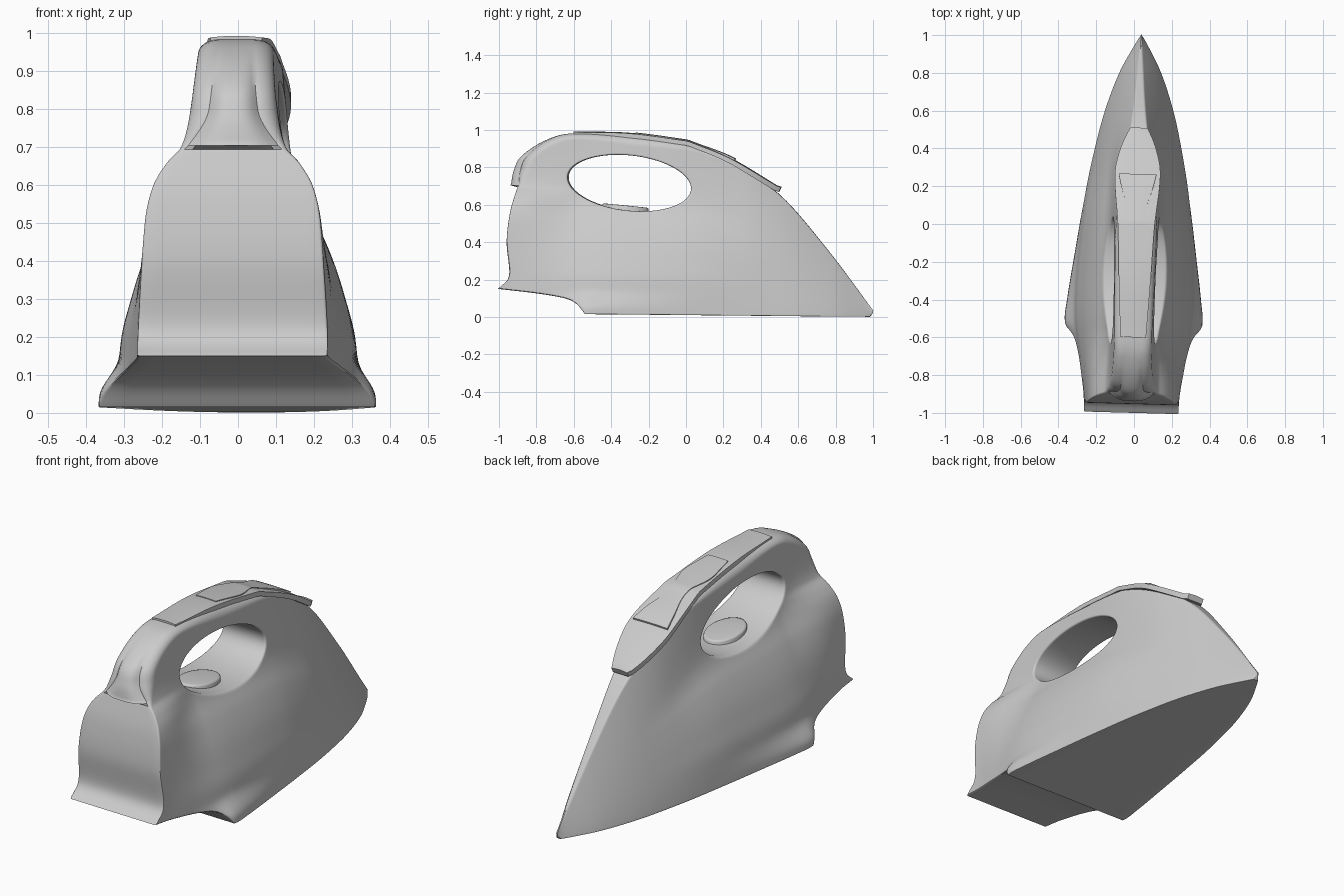
import bpy, bmesh, math

cube = bpy.data.objects.get("Cube")
if cube:
    bpy.data.objects.remove(cube, do_unlink=True)

grey = bpy.data.materials.new("plain_grey")
grey.use_nodes = True
GREY = (0.6, 0.6, 0.6, 1)
grey.diffuse_color = GREY
grey.node_tree.nodes["Principled BSDF"].inputs["Base Color"].default_value = GREY


def table(*pts):
    """Smooth curve through (position, value) pairs."""
    def slope(i):
        a, b = pts[max(i - 1, 0)], pts[min(i + 1, len(pts) - 1)]
        return (b[1] - a[1]) / (b[0] - a[0])

    def f(x):
        x = min(max(x, pts[0][0]), pts[-1][0])
        i = max(k for k in range(len(pts) - 1) if pts[k][0] <= x)
        (x0, v0), (x1, v1) = pts[i], pts[i + 1]
        h = x1 - x0
        t = (x - x0) / h
        return (v0 * (1 + 2 * t) * (1 - t) ** 2 + v1 * t * t * (3 - 2 * t)
                + h * t * (1 - t) * (slope(i) * (1 - t) - slope(i + 1) * t))
    return f


def curve(pts, n=7):
    """Sampled spline through the points, without its last point."""
    out = []
    for i in range(len(pts) - 1):
        p = [pts[max(i - 1, 0)], pts[i], pts[i + 1], pts[min(i + 2, len(pts) - 1)]]
        for k in range(n):
            t = k / n
            out.append(tuple(0.5 * (2 * b + (c - a) * t + (2 * a - 5 * b + 4 * c - d) * t * t
                                    + (3 * b - a - 3 * c + d) * t ** 3)
                             for a, b, c, d in zip(*p)))
    return out


def finish(name, bm, angle=35):
    bmesh.ops.remove_doubles(bm, verts=bm.verts, dist=0.00005)
    bmesh.ops.recalc_face_normals(bm, faces=bm.faces)
    me = bpy.data.meshes.new(name)
    bm.to_mesh(me)
    bm.free()
    me.materials.append(grey)
    ob = bpy.data.objects.new(name, me)
    bpy.context.collection.objects.link(ob)
    ob.location.x = 0.012
    ob.rotation_euler.z = -0.0275
    bpy.ops.object.select_all(action="DESELECT")
    ob.select_set(True)
    bpy.context.view_layer.objects.active = ob
    bpy.ops.object.shade_smooth_by_angle(angle=math.radians(angle))


# Side outline (y, z): nose and top, rear of handle, step, rear panel, heel, sole
outline = (
    curve([(0.985, 0.001), (1.0, 0.03), (0.975, 0.07), (0.75, 0.37), (0.5, 0.655),
           (0.25, 0.818), (0.03, 0.918), (-0.3, 0.968), (-0.6, 0.982), (-0.74, 0.945),
           (-0.85, 0.86), (-0.885, 0.78), (-0.89, 0.712)])
    + curve([(-0.89, 0.712), (-0.9, 0.685)], 3)
    + curve([(-0.9, 0.685), (-0.935, 0.56), (-0.953, 0.4), (-0.94, 0.22), (-1.0, 0.15)])
    + curve([(-1.0, 0.15), (-0.75, 0.12), (-0.6, 0.085), (-0.53, 0.015)])
    + curve([(-0.53, 0.015), (-0.1, 0.011), (0.4, 0.006), (0.8, 0.002), (0.985, 0.001)], 9))

# Half-width of the body across its length and height
base = table((-1, .25), (-.9, .255), (-.75, .28), (-.53, .318), (-.3, .32), (0, .295), (.2, .268),
             (.4, .23), (.6, .182), (.8, .112), (.93, .045), (1, .004))
top = table((-.95, .095), (-.6, .095), (-.3, .1), (0, .102), (.3, .075), (.5, .04), (.7, .018), (1, .003))
height = table((-.6, 1), (0, .95), (.25, .84), (.5, .67), (.75, .38), (1, .03))
rear_fall = table((0, 1), (.15, 1), (.5, .87), (.6, .73), (.66, .5), (.7, .27), (.8, .12), (1, 0))
mid_fall = table((0, 1), (.2, .93), (.3, .82), (.4, .68), (.5, .49), (.58, .3), (.64, .2),
                 (.72, .13), (.83, .07), (1, 0))
flare_len = table((-.75, 0), (-.62, .4), (-.53, 1), (-.4, .7), (-.2, .3), (.1, 0))
bulge = table((.7, .046), (.78, .037), (.86, .03), (.945, .01), (.98, 0))


def smooth(a, b, x):
    t = min(max((x - a) / (b - a), 0), 1)
    return t * t * (3 - 2 * t)


def half_width(y, z):
    u = min(z / height(y), 1)
    k = smooth(-0.95, -0.55, y)
    fall = rear_fall(u) * (1 - k) + mid_fall(u) * k
    k = smooth(-0.05, 0.55, y)
    fall = fall * (1 - k) + (1 - u ** 1.2) * k
    flare = 0.047 * flare_len(y) * (1 - smooth(0.04, 0.15, z))
    return top(y) + (base(y) - top(y)) * fall + flare


def roll(d, r):
    """Inset of a rounded edge at distance d from the rim."""
    return 0 if d >= r else r * (1 - math.sqrt(max(0, 1 - (1 - d / r) ** 2)))


# Body: a sheet per side from the grip hole out to the outline, joined across
CY, CZ, RY, RZ, STEPS = -0.3, 0.716, 0.33, 0.148, 36
bm = bmesh.new()
sheets, bands = [], []
for side in (1, -1):
    rows = []
    for oy, oz in outline:
        a = math.atan2((oz - CZ) / RZ, (oy - CY) / RY)
        hy = CY + RY * math.cos(a)
        hz = CZ + RZ * math.sin(a) - 0.09 * RY * math.cos(a)
        length = math.hypot(oy - hy, oz - hz)
        r = 0.007 + 0.043 * smooth(0.66, 0.8, oz) * (1 - smooth(-0.1, 0.3, oy))
        if oz < 0.03:
            r = 0.004
        row = []
        for i in range(STEPS + 1):
            t = (1 - math.cos(math.pi * i / STEPS)) / 2
            y, z = hy + (oy - hy) * t, hz + (oz - hz) * t
            w = half_width(y, z) - roll((1 - t) * length, r) - roll(t * length, 0.01)
            row.append(bm.verts.new((side * max(w, 0.003), y, z)))
        rows.append(row)
    sheets.append(rows)

# Rim bands across the body; the rear of the handle swells over the panel
for left, right in zip(*sheets):
    a, b = left[-1], right[-1]
    z = a.co.z
    swell = bulge(z) if a.co.y < -0.6 and z > 0.7 else 0
    band = [a]
    for i in range(1, 12):
        s = i / 6 - 1
        band.append(bm.verts.new((-s * a.co.x, a.co.y - swell * (1 - abs(s) ** 3), z)))
    bands.append(band + [b])

n = len(outline)
for j in range(n):
    k = (j + 1) % n
    for grid in sheets + [bands]:
        for i in range(len(grid[j]) - 1):
            bm.faces.new((grid[j][i], grid[j][i + 1], grid[k][i + 1], grid[k][i]))
    bm.faces.new((sheets[0][j][0], sheets[0][k][0], sheets[1][k][0], sheets[1][j][0]))
finish("iron_body", bm)

# Strips that follow the top of the handle
ridge = table((-.6, .989), (-.3, .979), (0, .935), (.03, .926), (.25, .828), (.5, .662))


def strip(name, y0, y1, width, lift, depth, crown):
    bm = bmesh.new()
    count, across = 48, (-1, -0.85, -0.5, 0, 0.5, 0.85, 1)
    rings = []
    for i in range(count + 1):
        y = y0 + (y1 - y0) * i / count
        w, z = width(y), ridge(y) + lift(y)
        ring = [bm.verts.new((x * w, y, z - crown * x * x)) for x in across]
        ring += [bm.verts.new((x * w, y - depth * 0.5 * smooth(0, 0.4, y), z - crown - depth))
                 for x in (1, -1)]
        rings.append(ring)
    for a, b in zip(rings, rings[1:]):
        for k in range(len(a)):
            m = (k + 1) % len(a)
            bm.faces.new((a[k], a[m], b[m], b[k]))
    bm.faces.new(rings[0])
    bm.faces.new(rings[-1])
    finish(name, bm, 30)


cover_lift = table((-.6, .003), (-.2, .007), (.1, .013), (.3, .02), (.51, .035))
strip("handle_cover", -0.6, 0.51,
      table((-.6, .068), (-.3, .084), (0, .098), (.2, .118), (.3, .118), (.4, .094), (.47, .066), (.51, .045)),
      cover_lift, 0.024, 0.004)
strip("control_panel", -0.27, 0.265,
      table((-.27, .058), (-.22, .066), (-.1, .08), (.05, .047), (.2, .085), (.265, .1)),
      lambda y: cover_lift(y) + 0.004 + 0.006 * smooth(0.05, 0.26, y), 0.012, 0.002)

# Oval dial on the floor of the grip hole
bm = bmesh.new()
rings = []
for scale, z in ((1, -0.06), (1, 0.01), (0.96, 0.017), (0.88, 0.019)):
    rings.append([bm.verts.new((0.088 * scale * math.cos(a), -0.325 + 0.125 * scale * math.sin(a),
                                0.577 + z - 0.011 * math.sin(a)))
                  for a in (math.tau * i / 48 for i in range(48))])
for a, b in zip(rings, rings[1:]):
    for k in range(48):
        m = (k + 1) % 48
        bm.faces.new((a[k], a[m], b[m], b[k]))
bm.faces.new(rings[0])
bm.faces.new(rings[-1])
finish("temperature_dial", bm, 50)
